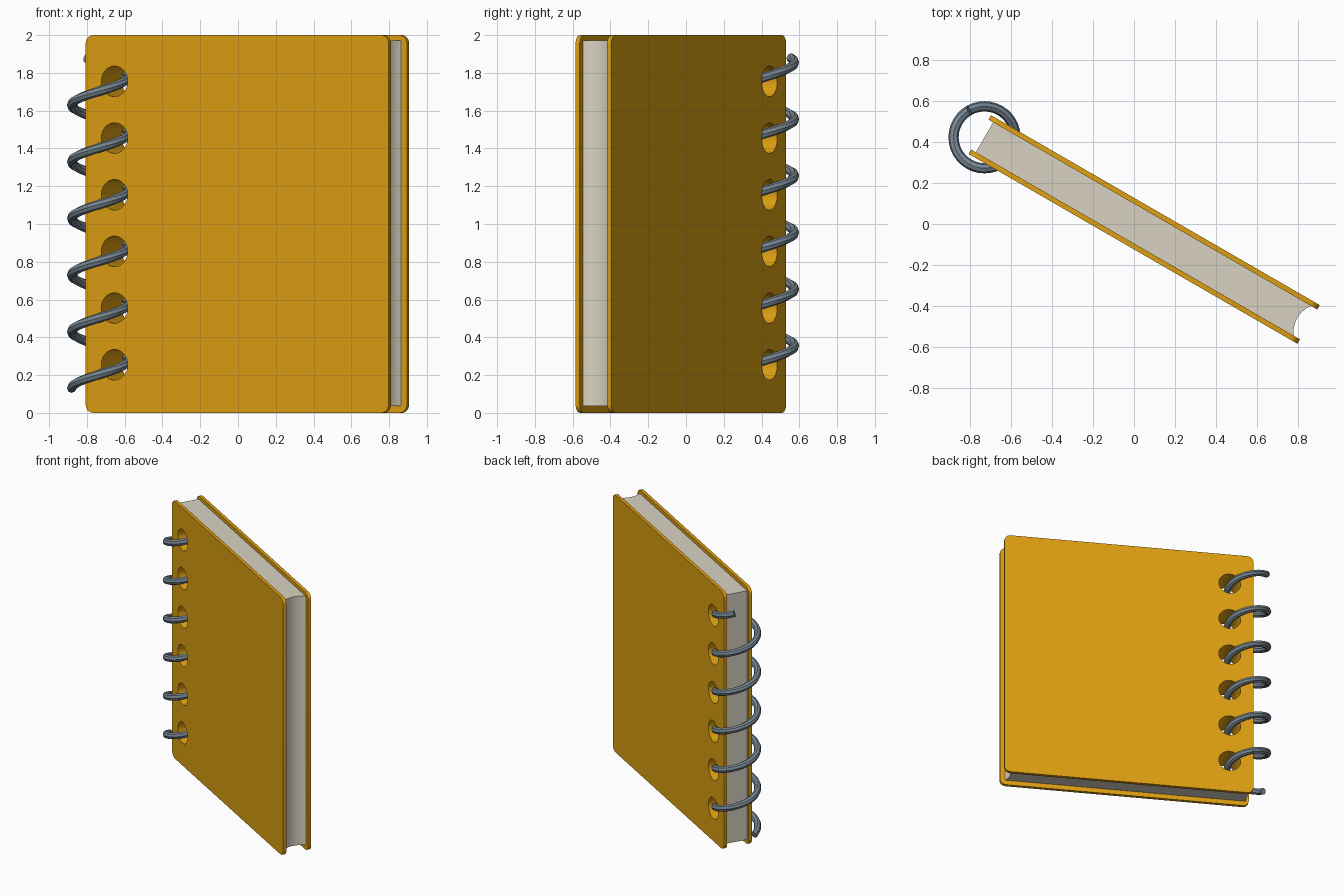
import bpy
import bmesh
from math import sin, cos, pi, radians, tau
from mathutils import Matrix, Vector

if "Cube" in bpy.data.objects:
    bpy.data.objects.remove(bpy.data.objects["Cube"], do_unlink=True)

# Book frame: x along the width, y through the thickness, z up
WIDTH, HEIGHT, THICK, BOARD = 1.852, 2.0, 0.218, 0.025
SPINE = -0.90          # page edge on the bound side, also the coil axis
HOLE_X, HOLE_R = -0.75, 0.081
HOLE_Z, PITCH, HOLES = 0.255, 0.3, 6
PLACE = Matrix.Translation((0.05, -0.027, 0)) @ Matrix.Rotation(radians(-30), 4, "Z")


def material(name, color):
    mat = bpy.data.materials.new(name)
    mat.use_nodes = True
    mat.diffuse_color = (*color, 1)
    mat.node_tree.nodes["Principled BSDF"].inputs["Base Color"].default_value = (*color, 1)
    return mat


def finish(name, bm, mat):
    bmesh.ops.recalc_face_normals(bm, faces=bm.faces)
    mesh = bpy.data.meshes.new(name)
    bm.to_mesh(mesh)
    bm.free()
    mesh.materials.append(mat)
    obj = bpy.data.objects.new(name, mesh)
    bpy.context.collection.objects.link(obj)
    obj.matrix_world = PLACE
    return obj


def prisms(name, outlines, depth, mat):
    """Extrude each closed outline along the depth vector."""
    bm = bmesh.new()
    for outline in outlines:
        face = bm.faces.new([bm.verts.new(p) for p in outline])
        ext = bmesh.ops.extrude_face_region(bm, geom=[face], use_keep_orig=True)
        moved = [v for v in ext["geom"] if isinstance(v, bmesh.types.BMVert)]
        bmesh.ops.translate(bm, verts=moved, vec=depth)
    return finish(name, bm, mat)


def board_outline(y, radius=0.045, steps=6):
    points = []
    for quarter, (sx, sz) in enumerate([(1, 1), (-1, 1), (-1, -1), (1, -1)]):
        cx = sx * (WIDTH / 2 - radius)
        cz = HEIGHT / 2 + sz * (HEIGHT / 2 - radius)
        for i in range(steps + 1):
            a = (quarter + i / steps) * pi / 2
            points.append((cx + radius * cos(a), y, cz + radius * sin(a)))
    return points


def circle_outline(z, y, sides=32):
    return [(HOLE_X + HOLE_R * cos(tau * i / sides), y, z + HOLE_R * sin(tau * i / sides))
            for i in range(sides)]


cover_mat = material("cover_orange", (0.73, 0.35, 0.006))
paper_mat = material("paper_cream", (0.69, 0.65, 0.54))
wire_mat = material("wire_grey", (0.18, 0.235, 0.28))

# Covers
front_cover = prisms("front_cover", [board_outline(-THICK / 2)], (0, BOARD, 0), cover_mat)
back_cover = prisms("back_cover", [board_outline(THICK / 2)], (0, -BOARD, 0), cover_mat)

# Page block with a hollowed fore edge
half = THICK / 2 - BOARD
page_bottom, page_top, fore_edge, hollow = 0.037, 1.972, 0.89, 0.028
outline = [(SPINE, half, page_bottom), (SPINE, -half, page_bottom)]
for i in range(13):
    t = -1 + i / 6
    outline.append((fore_edge - hollow * (1 - t * t), t * half, page_bottom))
pages = prisms("pages", [outline], (0, 0, page_top - page_bottom), paper_mat)

# Binding holes, lined in the cover colour
cutter = prisms("hole_cutter",
                [circle_outline(HOLE_Z + PITCH * i, -0.3) for i in range(HOLES)],
                (0, 0.6, 0), cover_mat)
cutter.hide_render = True
drilled = [front_cover, back_cover, pages]
for obj in drilled:
    mod = obj.modifiers.new("holes", "BOOLEAN")
    mod.operation = "DIFFERENCE"
    mod.solver = "EXACT"
    mod.material_mode = "TRANSFER"
    mod.object = cutter
depsgraph = bpy.context.evaluated_depsgraph_get()
depsgraph.update()
results = [bpy.data.meshes.new_from_object(obj.evaluated_get(depsgraph)) for obj in drilled]
for obj, mesh in zip(drilled, results):
    obj.modifiers.clear()
    obj.data = mesh
bpy.data.objects.remove(cutter, do_unlink=True)

# Spiral wire: a faceted tube swept along a helix
COIL_R, WIRE_R, SIDES, PER_TURN = 0.151, 0.025, 8, 36
start, end = radians(-150), radians(150) + tau * (HOLES - 1)
steps = round((end - start) / tau * PER_TURN)
bm = bmesh.new()
rings = []
for i in range(steps + 1):
    a = start + (end - start) * i / steps
    radial = Vector((cos(a), sin(a), 0))
    tangent = Vector((-sin(a) * COIL_R, cos(a) * COIL_R, PITCH / tau)).normalized()
    side = tangent.cross(radial)
    centre = Vector((SPINE, 0, HOLE_Z + PITCH * a / tau)) + radial * COIL_R
    rings.append([bm.verts.new(centre + WIRE_R * (radial * cos(tau * k / SIDES)
                                                  + side * sin(tau * k / SIDES)))
                  for k in range(SIDES)])
for low, high in zip(rings, rings[1:]):
    for k in range(SIDES):
        n = (k + 1) % SIDES
        bm.faces.new((low[k], low[n], high[n], high[k]))
bm.faces.new(rings[0])
bm.faces.new(rings[-1])
finish("spiral_wire", bm, wire_mat)

# Smooth the rounded corners, holes and fore edge
bpy.ops.object.select_all(action="DESELECT")
for obj in drilled:
    obj.select_set(True)
bpy.context.view_layer.objects.active = pages
bpy.ops.object.shade_smooth_by_angle(angle=radians(30))
